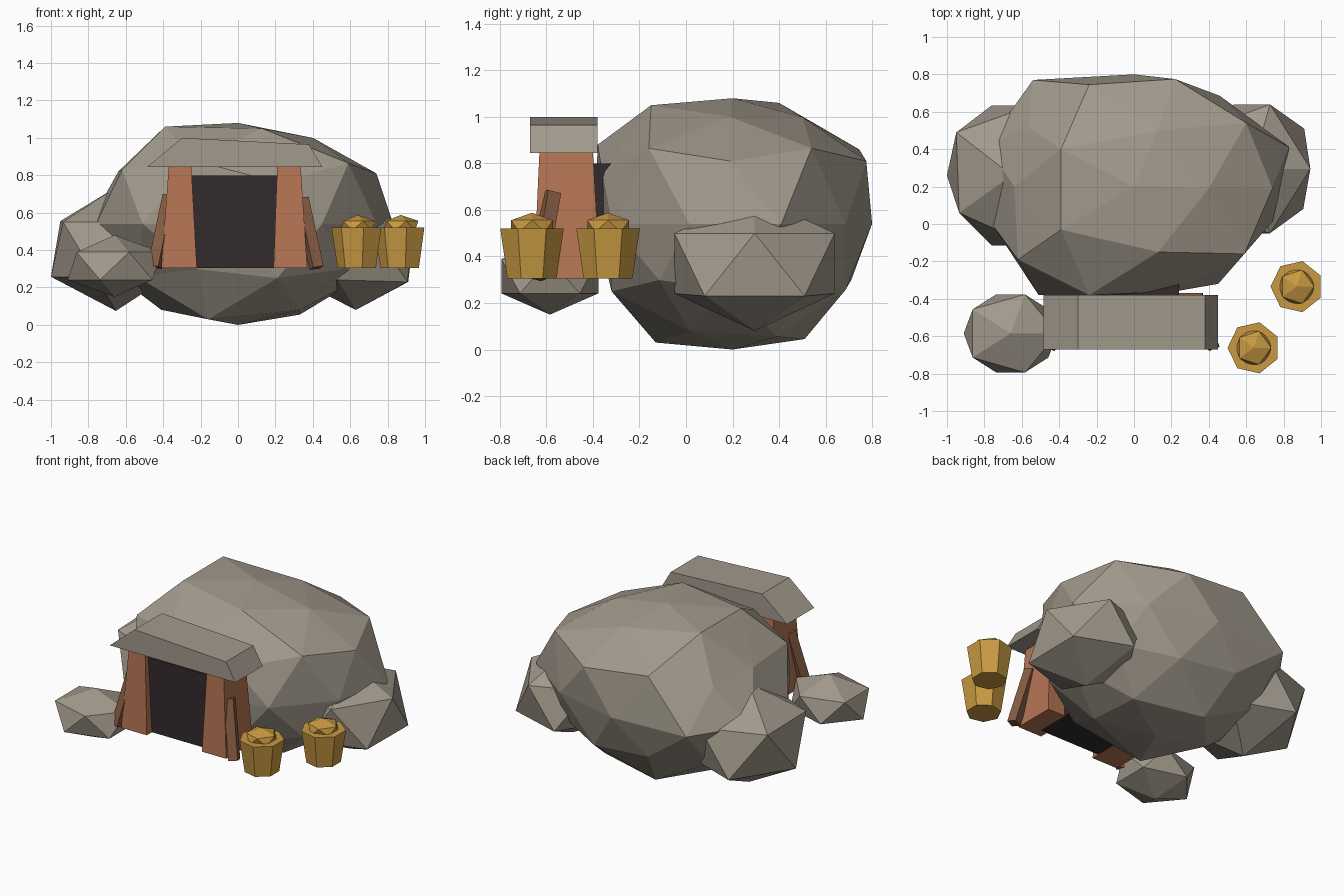
import bpy
import bmesh
from math import pi, radians
from mathutils import Matrix, Vector

default_cube = bpy.data.objects.get("Cube")
if default_cube:
    bpy.data.objects.remove(default_cube, do_unlink=True)


def make_material(name, color):
    material = bpy.data.materials.new(name)
    material.use_nodes = True
    rgba = (*color, 1.0)
    material.diffuse_color = rgba
    material.node_tree.nodes["Principled BSDF"].inputs["Base Color"].default_value = rgba
    return material


stone = make_material("warm grey stone", (.36, .32, .262))
clay = make_material("terracotta", (.47, .178, .088))
timber = make_material("brown timber", (.24, .108, .057))
shadow = make_material("dark entrance", (.034, .024, .026))
gold = make_material("gold", (.58, .32, .055))


def finish(bm, name, material):
    bmesh.ops.recalc_face_normals(bm, faces=bm.faces)
    mesh = bpy.data.meshes.new(name)
    bm.to_mesh(mesh)
    bm.free()
    mesh.materials.append(material)
    obj = bpy.data.objects.new(name, mesh)
    bpy.context.collection.objects.link(obj)


def rock(name, center, radii, material, detail=1, dents=()):
    """Faceted stone; each dent pulls the nearest corner to a point."""
    bm = bmesh.new()
    bmesh.ops.create_icosphere(bm, subdivisions=detail, radius=1)
    bmesh.ops.scale(bm, vec=radii, verts=bm.verts)
    bmesh.ops.translate(bm, vec=center, verts=bm.verts)
    for dent in dents:
        target = Vector(dent)
        nearest = min(bm.verts, key=lambda v: (v.co - target).length)
        nearest.co = target
    finish(bm, name, material)


def box(name, low, high, material, top_low=None, top_high=None):
    """Box between two corners; the top rectangle may differ from the base."""
    bm = bmesh.new()
    bmesh.ops.create_cube(bm, size=2)
    for v in bm.verts:
        upper = v.co.z > 0
        a = top_low if upper and top_low else low
        b = top_high if upper and top_high else high
        v.co = (b[0] if v.co.x > 0 else a[0],
                b[1] if v.co.y > 0 else a[1],
                high[2] if upper else low[2])
    finish(bm, name, material)


def beam(name, foot, head, width, twist, material):
    """Square beam from foot to head, turned about its own length."""
    foot, head = Vector(foot), Vector(head)
    axis = head - foot
    bm = bmesh.new()
    bmesh.ops.create_cube(bm, size=1)
    bmesh.ops.scale(bm, vec=(width, width, axis.length), verts=bm.verts)
    turn = axis.to_track_quat("Z", "Y").to_matrix().to_4x4()
    bm.transform(Matrix.Translation((foot + head) / 2) @ turn
                 @ Matrix.Rotation(radians(twist), 4, "Z"))
    finish(bm, name, material)


# Main boulder, with its most uneven corners pulled into place
rock("main_boulder", (0, .2, .54), (.78, .6, .54), stone, 2, [
    (-.39, .4, 1.06), (-.39, -.03, 1.06), (.13, -.15, 1.05), (.4, .19, 1.0),
    (.59, -.16, .865), (.74, .19, .81), (.6, .54, .865), (-.24, .745, .86),
    (.22, .775, .81), (-.54, .77, .54), (.83, .41, .54), (-.24, -.38, .88),
    (-.62, -.19, .83), (.22, -.36, .76), (-.51, -.38, .54), (0, -.39, .54),
    (.45, -.32, .54), (-.76, 0, .54), (-.79, .42, .55), (-.64, .2, .82),
    (-.16, -.13, .03), (.33, .39, .055), (-.13, .51, .045), (.21, -.32, .25)])

# Smaller rocks around it
rock("left_rock", (.63, .295, .37), (.35, .405, .29), stone, 1,
     [(.91, .51, .23), (.905, .08, .23)])
rock("right_rock", (-.653, .26, .405), (.388, .44, .33), stone, 1,
     [(-.95, .49, .555), (-.935, .06, .55)])
rock("front_rock", (-.66, -.585, .315), (.28, .245, .165), stone)

# Entrance: dark passage, tapered pillars and a sloped lintel
box("entrance_passage", (-.27, -.6, .305), (.24, -.2, .8), shadow)
box("right_pillar", (-.41, -.655, .305), (-.22, -.37, .85), clay,
    (-.37, -.63), (-.25, -.4))
box("left_pillar", (.19, -.655, .305), (.37, -.37, .85), clay,
    (.21, -.63), (.335, -.4))

bm = bmesh.new()
profile = [(-.485, .845), (.45, .845), (.38, .965), (-.3, 1.0)]
face = bm.faces.new([bm.verts.new((x, -.67, z)) for x, z in profile])
extruded = bmesh.ops.extrude_face_region(bm, geom=[face])["geom"]
bmesh.ops.translate(bm, vec=(0, .29, 0),
                    verts=[g for g in extruded if isinstance(g, bmesh.types.BMVert)])
finish(bm, "lintel", stone)

# Timber props leaning on the pillars
beam("right_prop", (-.445, -.64, .31), (-.365, -.575, .69), .06, 30, timber)
beam("left_prop", (.42, -.64, .305), (.34, -.575, .675), .06, -30, timber)

# Seven-sided pots, each topped by a nugget
for side, x, y in (("front", .64, -.662), ("back", .87, -.335)):
    bm = bmesh.new()
    bmesh.ops.create_cone(bm, cap_ends=True, segments=7, radius1=.108,
                          radius2=.14, depth=.215)
    bm.transform(Matrix.Translation((x, y, .4125)) @ Matrix.Rotation(pi / 2, 4, "Z"))
    finish(bm, side + "_pot", gold)
    rock(side + "_nugget", (x, y, .53), (.105, .105, .058), gold)
